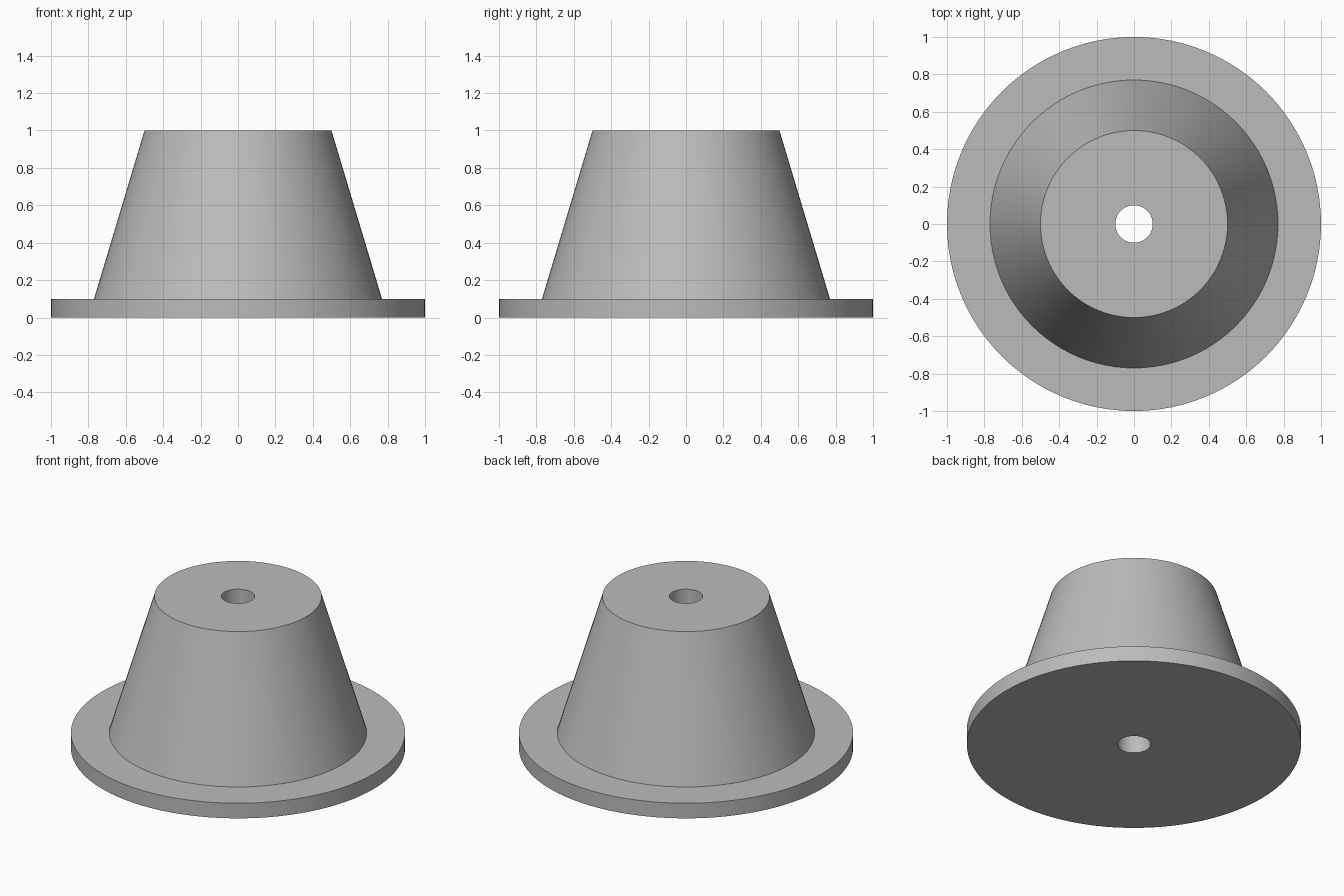
import bpy
import bmesh
from math import cos, sin, tau

SEGMENTS = 96

cube = bpy.data.objects.get("Cube")
if cube:
    bpy.data.objects.remove(cube, do_unlink=True)

# Plain grey for the whole part
grey = bpy.data.materials.new("light_grey")
grey.use_nodes = True
colour = (0.5, 0.5, 0.5, 1.0)
grey.diffuse_color = colour
grey.node_tree.nodes["Principled BSDF"].inputs["Base Color"].default_value = colour


def lathe(name, profile, material):
    """Revolve a closed (radius, height) profile around the z axis."""
    bm = bmesh.new()
    rings = [[bm.verts.new((r * cos(tau * i / SEGMENTS), r * sin(tau * i / SEGMENTS), z))
              for i in range(SEGMENTS)] for r, z in profile]
    for k, ring in enumerate(rings):
        above = rings[(k + 1) % len(rings)]
        for i in range(SEGMENTS):
            j = (i + 1) % SEGMENTS
            bm.faces.new((ring[i], ring[j], above[j], above[i]))
    bmesh.ops.recalc_face_normals(bm, faces=bm.faces)
    mesh = bpy.data.meshes.new(name)
    bm.to_mesh(mesh)
    bm.free()
    mesh.materials.append(material)
    obj = bpy.data.objects.new(name, mesh)
    bpy.context.collection.objects.link(obj)
    return obj


# Flanged tapered hub with a through bore: bore, flange, cone, flat top
hub = lathe("flanged_hub", [(0.1, 0), (1, 0), (1, 0.1), (0.77, 0.1), (0.5, 1), (0.1, 1)], grey)

# Smooth round walls, crisp rims
bpy.ops.object.select_all(action="DESELECT")
hub.select_set(True)
bpy.context.view_layer.objects.active = hub
bpy.ops.object.shade_smooth_by_angle(angle=0.5)
